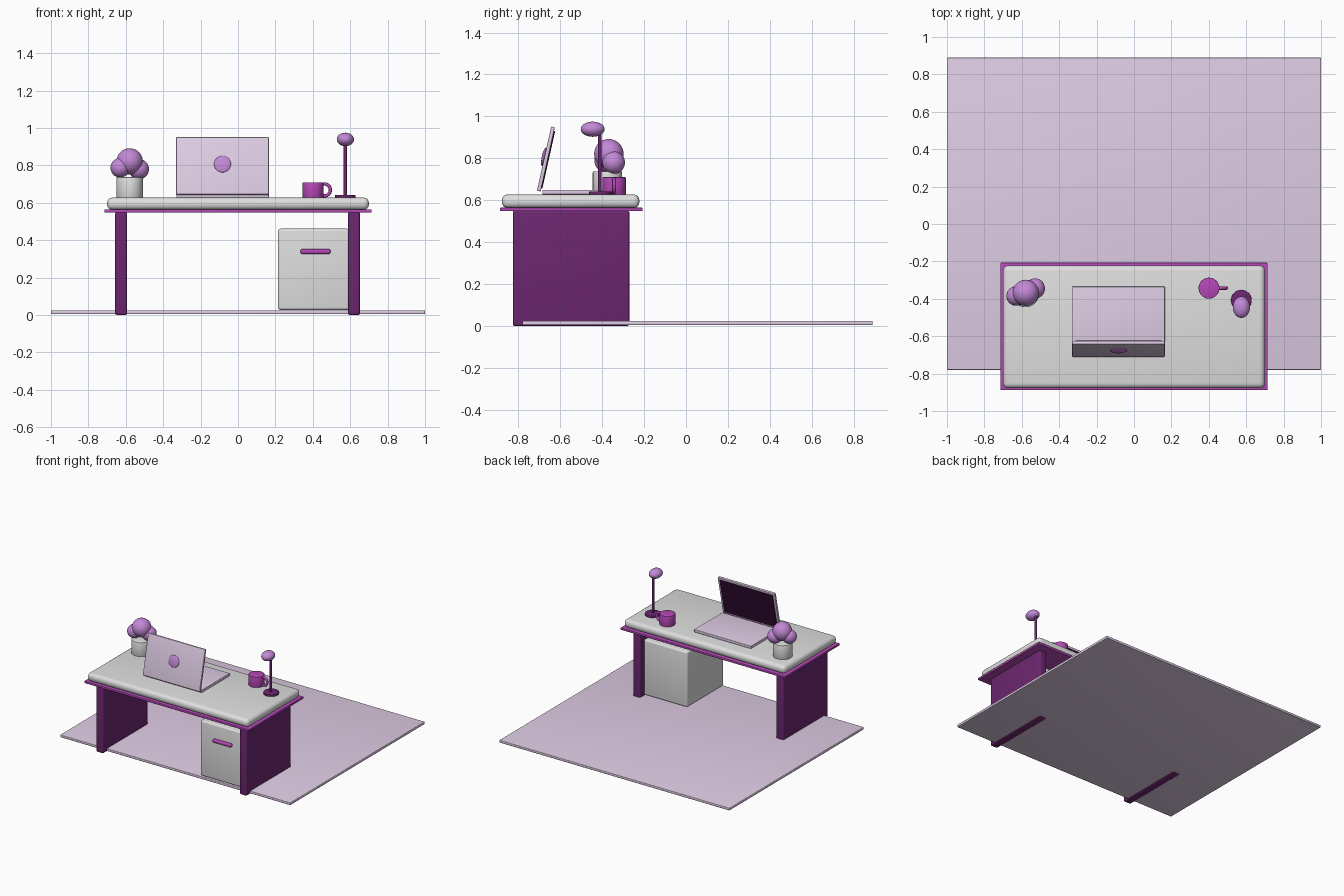
import bpy
from math import radians, sin, cos
from mathutils import Vector

cube = bpy.data.objects.get("Cube")
if cube:
    bpy.data.objects.remove(cube, do_unlink=True)


def material(name, r, g, b):
    m = bpy.data.materials.new(name)
    m.use_nodes = True
    m.diffuse_color = (r, g, b, 1)
    m.node_tree.nodes["Principled BSDF"].inputs["Base Color"].default_value = (r, g, b, 1)
    return m


WHITE = material("soft white", 0.74, 0.74, 0.74)
LILAC = material("pale lilac", 0.74, 0.61, 0.78)
PLUM = material("dark plum", 0.15, 0.02, 0.16)
MAGENTA = material("magenta", 0.46, 0.065, 0.47)
VIOLET = material("light violet", 0.55, 0.25, 0.68)
SCREEN = material("screen black plum", 0.03, 0.004, 0.035)


def finish(name, mat, bevel=0, segments=4):
    """Name and colour the active object, round its edges and shade it."""
    ob = bpy.context.object
    ob.name = name
    ob.data.materials.append(mat)
    if bevel:
        mod = ob.modifiers.new("Rounded edges", "BEVEL")
        mod.width = bevel
        mod.segments = segments
        mod.limit_method = "ANGLE"
        bpy.ops.object.modifier_apply(modifier=mod.name)
    bpy.ops.object.shade_smooth_by_angle(angle=radians(35))
    return ob


def box(name, mat, lo, hi, bevel=0.004, tilt=0):
    """Box between two corners, optionally tilted about its own x axis."""
    lo, hi = Vector(lo), Vector(hi)
    bpy.ops.mesh.primitive_cube_add(size=1, location=(lo + hi) / 2)
    bpy.context.object.scale = hi - lo
    bpy.ops.object.transform_apply(location=False, rotation=False, scale=True)
    bpy.context.object.rotation_euler.x = tilt
    return finish(name, mat, bevel)


def cylinder(name, mat, x, y, z0, z1, radius, bevel=0):
    bpy.ops.mesh.primitive_cylinder_add(vertices=48, radius=radius, depth=z1 - z0,
                                        location=(x, y, (z0 + z1) / 2))
    return finish(name, mat, bevel, 2)


def ball(name, mat, centre, size, tilt=0):
    bpy.ops.mesh.primitive_uv_sphere_add(segments=40, ring_count=20, radius=1,
                                         location=centre, rotation=(tilt, 0, 0))
    bpy.context.object.scale = size
    return finish(name, mat)


# Floor and desk
box("floor", LILAC, (-1, -0.78, 0.005), (1, 0.89, 0.025), 0.005)
box("desk_top", WHITE, (-0.7, -0.878, 0.563), (0.7, -0.222, 0.628), 0.028)
box("desk_trim", MAGENTA, (-0.715, -0.888, 0.548), (0.715, -0.207, 0.565), 0.004)
for side, x in (("right", -0.625), ("left", 0.62)):
    box(side + "_leg_panel", PLUM, (x - 0.032, -0.826, 0), (x + 0.032, -0.27, 0.552), 0.012)

# Drawer cabinet
box("cabinet", WHITE, (0.214, -0.775, 0.027), (0.595, -0.32, 0.462), 0.014)
box("cabinet_handle", MAGENTA, (0.334, -0.798, 0.327), (0.495, -0.77, 0.353), 0.01)

# Laptop, its lid leaning over the keyboard
TILT = radians(12.5)
LID = Vector((-0.083, -0.668, 0.797))
NORMAL = Vector((0, cos(TILT), -sin(TILT)))
box("laptop_base", LILAC, (-0.33, -0.685, 0.628), (0.165, -0.335, 0.65))


def lid_slab(name, mat, width, height, depth, offset, bevel):
    half = Vector((width, depth, height)) / 2
    centre = LID + NORMAL * offset
    box(name, mat, centre - half, centre + half, bevel, -TILT)


lid_slab("laptop_lid", LILAC, 0.495, 0.314, 0.018, 0, 0.004)
lid_slab("laptop_screen", SCREEN, 0.46, 0.28, 0.008, 0.01, 0)
ball("lid_round_badge", VIOLET, LID - NORMAL * 0.009 + Vector((0, 0, 0.008)),
     (0.045, 0.011, 0.045), -TILT)

# Potted plant
cylinder("plant_pot", WHITE, -0.579, -0.375, 0.625, 0.738, 0.07, 0.005)
for name, centre, r in (("middle", (-0.579, -0.368, 0.822), 0.07),
                        ("right", (-0.63, -0.385, 0.788), 0.052),
                        ("left", (-0.53, -0.345, 0.78), 0.054)):
    ball("foliage_" + name, VIOLET, centre, (r, r, r))

# Mug
cylinder("mug", MAGENTA, 0.401, -0.343, 0.625, 0.71, 0.056, 0.003)
bpy.ops.mesh.primitive_torus_add(location=(0.462, -0.343, 0.669), rotation=(radians(90), 0, 0),
                                 major_radius=0.032, minor_radius=0.009,
                                 major_segments=36, minor_segments=12)
finish("mug_handle", MAGENTA)

# Lamp
cylinder("lamp_base", PLUM, 0.574, -0.408, 0.625, 0.643, 0.055, 0.003)
cylinder("lamp_stem", PLUM, 0.574, -0.411, 0.635, 0.925, 0.009)
ball("lamp_shade", VIOLET, (0.574, -0.445, 0.939), (0.046, 0.057, 0.036))
